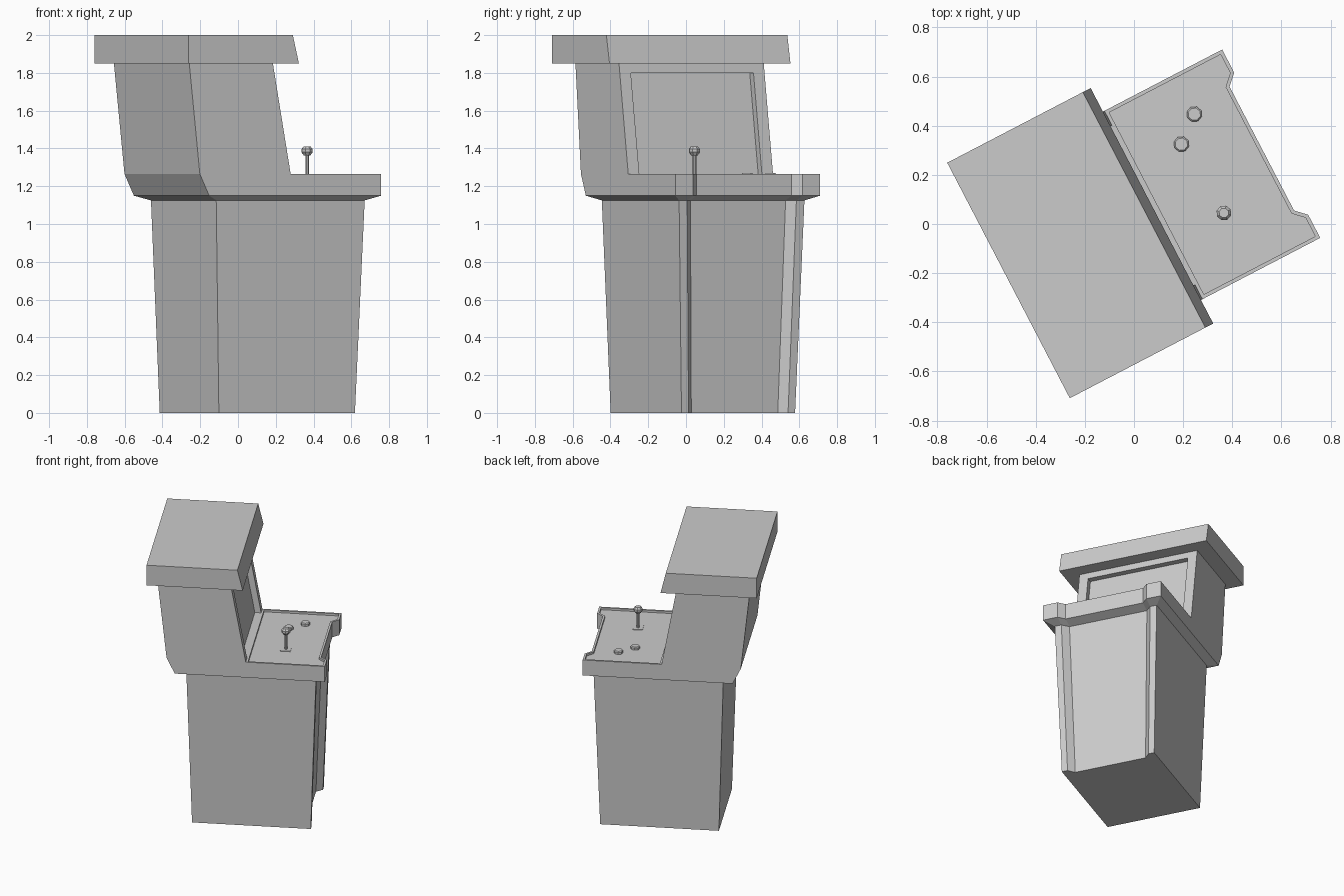
import bpy
import bmesh
import math
from mathutils import Matrix

old = bpy.data.objects.get("Cube")
if old:
    bpy.data.objects.remove(old, do_unlink=True)

# The cabinet stands turned; local x points to the player, local y runs along its width
TURN = math.radians(27.5)
FRAME = Matrix.Rotation(TURN, 4, "Z") @ Matrix.Translation((0, 0.032, 0))

grey = bpy.data.materials.new("plain_grey")
grey.use_nodes = True
COLOUR = (0.6, 0.6, 0.6, 1)
grey.diffuse_color = COLOUR
grey.node_tree.nodes["Principled BSDF"].inputs["Base Color"].default_value = COLOUR


def loft(name, rings, x=0, y=0):
    """Bridge rings of equal point count and cap both ends."""
    bm = bmesh.new()
    loops = [[bm.verts.new(p) for p in ring] for ring in rings]
    for a, b in zip(loops, loops[1:]):
        for i in range(len(a)):
            j = (i + 1) % len(a)
            bm.faces.new((a[i], a[j], b[j], b[i]))
    bm.faces.new(loops[0][::-1])
    bm.faces.new(loops[-1])
    bmesh.ops.recalc_face_normals(bm, faces=bm.faces)
    mesh = bpy.data.meshes.new(name)
    bm.to_mesh(mesh)
    bm.free()
    mesh.materials.append(grey)
    obj = bpy.data.objects.new(name, mesh)
    bpy.context.collection.objects.link(obj)
    obj.matrix_world = FRAME @ Matrix.Translation((x, y, 0))
    return obj


def rect(z, back, front, half):
    return [(back, -half, z), (front, -half, z), (front, half, z), (back, half, z)]


def notched(z, back, front, half, outer, inner, depth=0.043):
    """Rectangle with a shallow notch in its front edge."""
    side = [(back, half), (front, half), (front, outer), (front - depth, inner)]
    return ([(x, -y, z) for x, y in side]
            + [(x, y, z) for x, y in reversed(side)])


def disc(z, radius, sides=8):
    step = 2 * math.pi / sides
    return [(radius * math.cos(i * step), radius * math.sin(i * step), z)
            for i in range(sides)]


# Tapered pedestal, flared control deck and its sunken tray
DECK = 1.265
TRAY = 1.25
loft("pedestal_and_deck", [
    notched(0, -0.274, 0.538, 0.339, 0.297, 0.258),
    notched(1.125, -0.308, 0.578, 0.374, 0.326, 0.284),
    notched(1.15, -0.38, 0.646, 0.432, 0.326, 0.284),
    notched(DECK, -0.436, 0.646, 0.432, 0.326, 0.284),
    notched(DECK, 0.12, 0.631, 0.417, 0.332, 0.29),
    notched(TRAY, 0.12, 0.631, 0.417, 0.332, 0.29),
])

# Screen housing with a recessed screen
housing = loft("screen_housing", [
    rect(DECK, -0.436, 0.106, 0.432),
    rect(1.85, -0.499, 0, 0.432),
])
SLOPE = -0.106 / (1.85 - DECK)


def screen_ring(z):
    edge = 0.106 + SLOPE * (z - DECK)
    return rect(z, edge - 0.043, edge + 0.1, 0.366)


cutter = loft("screen_cutter", [screen_ring(1.2), screen_ring(1.8)])
cutter.hide_render = True
cutter.hide_viewport = True
cut = housing.modifiers.new("screen_recess", "BOOLEAN")
cut.operation = "DIFFERENCE"
cut.solver = "EXACT"
cut.object = cutter

# Overhanging top with a sloped front
loft("roof", [rect(1.85, -0.559, 0.099, 0.54), rect(2, -0.559, 0.063, 0.54)])

# Joystick
STICK = (0.345, -0.161)
loft("joystick_plate", [rect(TRAY, -0.035, 0.035, 0.035),
                        rect(TRAY + 0.004, -0.035, 0.035, 0.035)], *STICK)
loft("joystick_shaft", [disc(TRAY, 0.01), disc(1.37, 0.01)], *STICK)
loft("joystick_knob", [disc(1.363, 0.018), disc(1.38, 0.031),
                       disc(1.396, 0.031), disc(1.41, 0.02)], *STICK)

# Buttons
for side, spot in (("left", (0.424, 0.251)), ("right", (0.321, 0.167))):
    loft("button_" + side, [disc(TRAY, 0.032), disc(1.265, 0.032),
                            disc(1.271, 0.026)], *spot)
